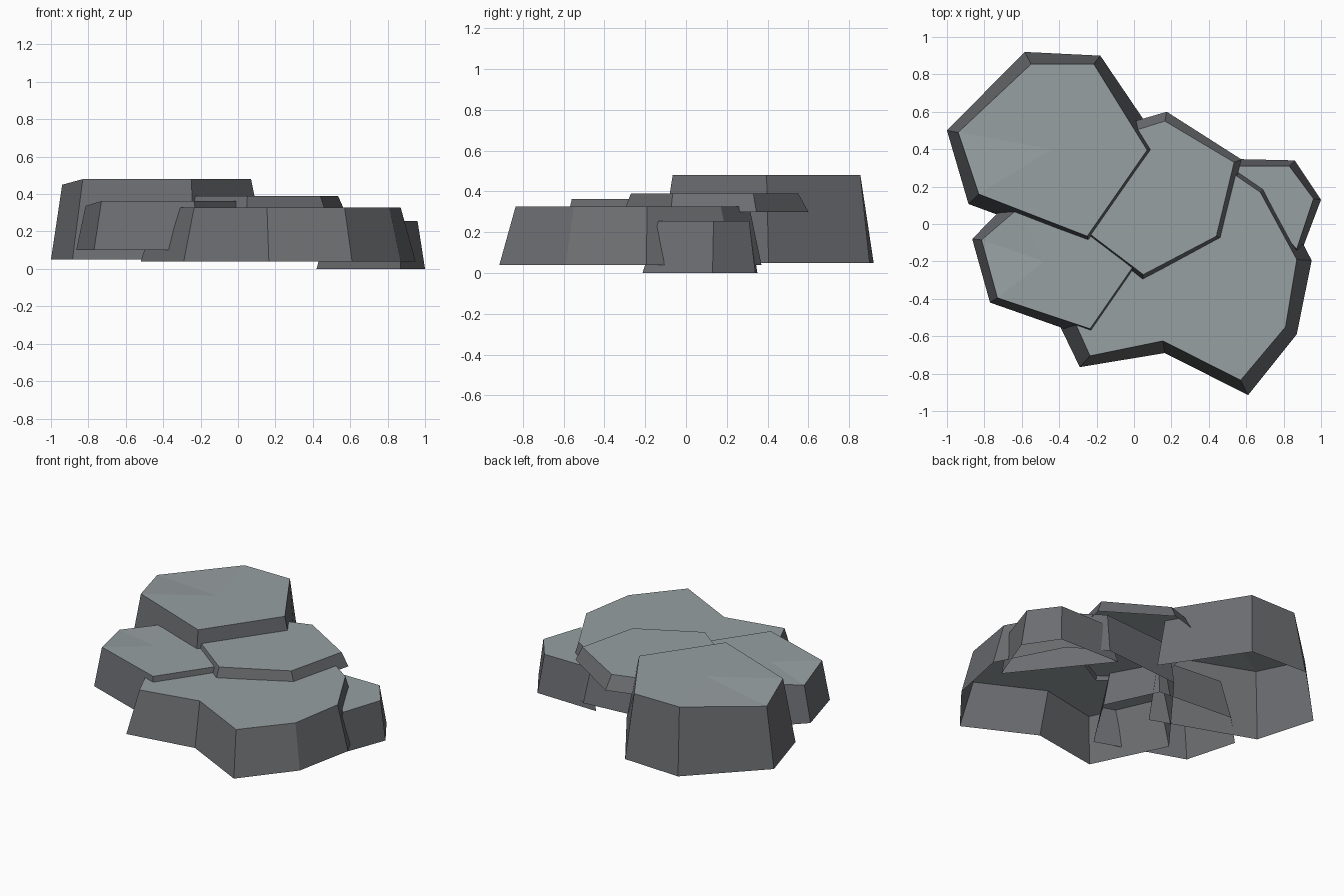
import bpy, bmesh

if "Cube" in bpy.data.objects:
    bpy.data.objects.remove(bpy.data.objects["Cube"])


def material(name, rgb):
    m = bpy.data.materials.new(name)
    m.diffuse_color = (*rgb, 1)
    m.use_nodes = True
    m.node_tree.nodes["Principled BSDF"].inputs["Base Color"].default_value = m.diffuse_color
    return m


TOP = material("pale_stone", (0.31, 0.35, 0.36))
SIDE = material("dark_stone", (0.15, 0.155, 0.165))


def slab(name, z0, z1, bottom, top, tip=None, drop=0.0):
    """Tapered rock shell, open below. Outlines run counter-clockwise.
    With a tip, the top is a fan and its first corner is lowered by drop."""
    bm = bmesh.new()
    lo = [bm.verts.new((x, y, z0)) for x, y in bottom]
    hi = [bm.verts.new((x, y, z1)) for x, y in top]
    hi[0].co.z -= drop
    n = len(lo)
    for i in range(n):
        j = (i + 1) % n
        bm.faces.new((lo[i], lo[j], hi[j], hi[i])).material_index = 1
    if tip:
        c = bm.verts.new((*tip, z1))
        for i in range(n):
            bm.faces.new((hi[i], hi[(i + 1) % n], c))
    else:
        bm.faces.new(hi)
    me = bpy.data.meshes.new(name)
    bm.to_mesh(me)
    bm.free()
    me.materials.append(TOP)
    me.materials.append(SIDE)
    ob = bpy.data.objects.new(name, me)
    bpy.context.collection.objects.link(ob)
    return ob


# Tallest rock, back left
slab("tall_back_rock", 0.05, 0.48,
     [(-1, .5), (-.885, .107), (-.23, -.135), (.155, .405), (-.18, .9), (-.585, .92)],
     [(-.94, .49), (-.83, .16), (-.25, -.065), (.07, .395), (-.215, .855), (-.55, .855)],
     tip=(-.44, .40), drop=.03)

# Thin slab resting in the middle
slab("middle_slab", 0.30, 0.39,
     [(-.26, -.065), (.045, -.305), (.47, -.075), (.575, .345), (.175, .6), (-.1, .52)],
     [(-.24, -.05), (.05, -.27), (.44, -.065), (.535, .33), (.165, .55), (-.09, .47)])

# Wide front rock with a notch in its front edge
slab("wide_front_rock", 0.04, 0.327,
     [(-.52, -.29), (-.29, -.765), (.165, -.69), (.61, -.915), (.87, -.59),
      (.95, -.195), (.73, .23), (.5, .37), (-.05, .32)],
     [(-.43, -.27), (-.235, -.705), (.155, -.625), (.57, -.835), (.81, -.55),
      (.87, -.19), (.675, .17), (.47, .31), (-.05, .27)])

# Left rock
slab("left_rock", 0.10, 0.362,
     [(-.865, -.08), (-.77, -.42), (-.2, -.62), (.04, -.24), (-.12, .1), (-.65, .14)],
     [(-.815, -.085), (-.73, -.395), (-.235, -.56), (0, -.22), (-.15, .05), (-.61, .09)],
     tip=(-.48, -.2), drop=.025)

# Small low rock, right
slab("small_right_rock", 0.0, 0.255,
     [(.42, .35), (.87, -.213), (1, .13), (.86, .34)],
     [(.49, .31), (.87, -.135), (.96, .135), (.83, .31)])
